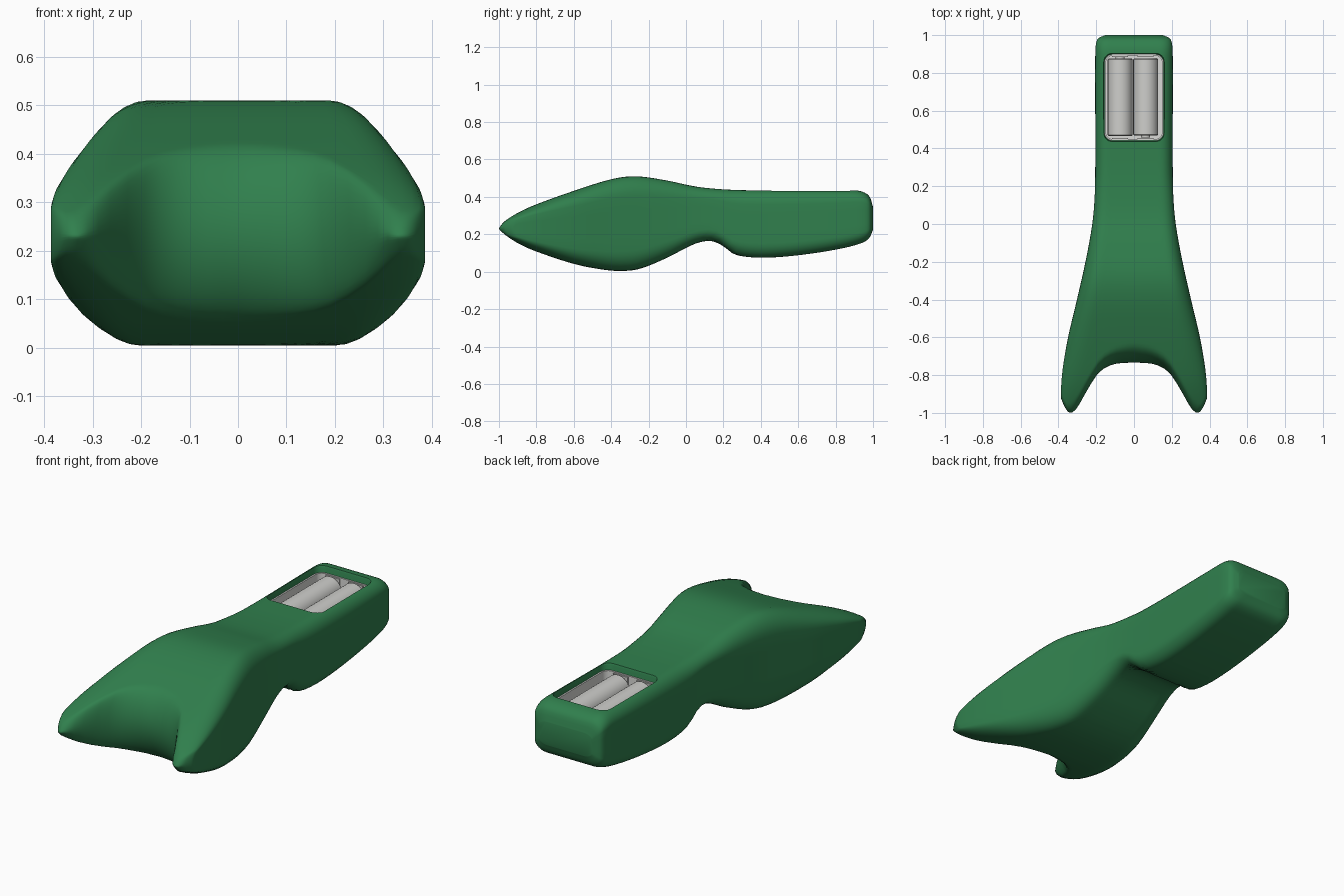
import bpy, bmesh, math

if "Cube" in bpy.data.objects:
    bpy.data.objects.remove(bpy.data.objects["Cube"])


def material(name, col):
    m = bpy.data.materials.new(name)
    m.diffuse_color = (*col, 1)
    m.use_nodes = True
    m.node_tree.nodes["Principled BSDF"].inputs["Base Color"].default_value = m.diffuse_color
    return m


GREEN = material("green plastic", (0.03, 0.215, 0.075))
GREY = material("light grey", (0.62, 0.62, 0.60))
TRAY = material("pale tray grey", (0.70, 0.70, 0.68))


def curve(pts):
    """Smooth interpolation through (position, value) pairs."""
    n = len(pts)
    slope = []
    for i in range(n):
        a, b = pts[max(i - 1, 0)], pts[min(i + 1, n - 1)]
        slope.append((b[1] - a[1]) / (b[0] - a[0]))

    def f(x):
        x = min(max(x, pts[0][0]), pts[-1][0])
        for i in range(n - 1):
            (x0, y0), (x1, y1) = pts[i], pts[i + 1]
            if x <= x1:
                h = x1 - x0
                t = (x - x0) / h
                return (y0 * (1 + 2 * t) * (1 - t) ** 2 + slope[i] * h * t * (1 - t) ** 2
                        + y1 * t * t * (3 - 2 * t) + slope[i + 1] * h * t * t * (t - 1))
    return f


def make(name, bm, mat, angle=35):
    bmesh.ops.recalc_face_normals(bm, faces=bm.faces)
    me = bpy.data.meshes.new(name)
    bm.to_mesh(me)
    bm.free()
    ob = bpy.data.objects.new(name, me)
    bpy.context.collection.objects.link(ob)
    me.materials.append(mat)
    smooth(ob, angle)
    return ob


def select(ob):
    bpy.ops.object.select_all(action='DESELECT')
    ob.select_set(True)
    bpy.context.view_layer.objects.active = ob


def smooth(ob, angle=35):
    select(ob)
    bpy.ops.object.shade_smooth_by_angle(angle=math.radians(angle))


# Body outlines along y: top, bottom, half width; front edge across the width
top = curve([(-1, .245), (-.98, .268), (-.9, .315), (-.8, .36), (-.6, .432), (-.4, .494),
             (-.27, .51), (-.1, .487), (.05, .455), (.2, .44), (.35, .435), (.85, .435),
             (.92, .433), (.96, .42), (.985, .395), (1, .345)])
bottom = curve([(-1, .215), (-.98, .2), (-.9, .152), (-.8, .108), (-.6, .042), (-.45, .012),
                (-.35, .004), (-.25, .015), (-.1, .075), (.03, .143), (.1, .166), (.16, .163),
                (.2, .14), (.25, .098), (.32, .08), (.43, .075), (.6, .088), (.8, .118),
                (.93, .15), (.98, .18), (1, .225)])
width = curve([(-1, .375), (-.93, .385), (-.85, .385), (-.75, .375), (-.6, .349), (-.4, .302),
               (-.2, .257), (0, .221), (.15, .208), (.35, .205), (.91, .205), (.96, .2),
               (.985, .187), (1, .152)])
front = curve([(0, -.733), (.26, -.74), (.4, -.76), (.5, -.79), (.62, -.865), (.74, -.945),
               (.83, -.988), (.9, -1), (.95, -.985), (1, -.925)])


def section():
    """Unit rounded rectangle."""
    rx, rz, k = .32, .42, 7
    q = [(i / 8 * (1 - rx), 1) for i in range(8)]
    q += [(1 - rx + rx * math.sin(a), 1 - rz + rz * math.cos(a))
          for a in [i / k * math.pi / 2 for i in range(k + 1)]]
    q += [(1, .29)]
    right = q + [(x, -z) for x, z in reversed(q)]
    return right + [(-x, z) for x, z in reversed(right) if x > 0]


bm = bmesh.new()
ring = section()
rows = []
N = 70
for i in range(N + 1):
    t = (1 - math.cos(math.pi * i / N)) / 2
    row = []
    for s, zeta in ring:
        yf = front(abs(s))
        d = t * (1 - yf)
        y = yf + d
        rad = .1 * (1 - .65 * abs(s))
        r = math.sqrt(max(0, 1 - max(0, 1 - d / rad) ** 2))
        mid, half = (top(y) + bottom(y)) / 2, (top(y) - bottom(y)) / 2
        row.append(bm.verts.new((s * width(y), y, mid + half * zeta * r)))
    rows.append(row)
n = len(ring)
for a, b in zip(rows, rows[1:]):
    for j in range(n):
        k = (j + 1) % n
        bm.faces.new((a[j], a[k], b[k], b[j]))
bm.faces.new(rows[-1])
bmesh.ops.remove_doubles(bm, verts=bm.verts, dist=1e-4)
body = make("handheld_body", bm, GREEN, 50)


def outline(hx, y0, y1, r):
    """Rounded rectangle in plan."""
    pts = []
    for cx, cy, a0 in ((hx - r, y1 - r, 0), (r - hx, y1 - r, 90), (r - hx, y0 + r, 180), (hx - r, y0 + r, 270)):
        for i in range(7):
            a = math.radians(a0 + 15 * i)
            pts.append((cx + r * math.cos(a), cy + r * math.sin(a)))
    return pts


def stack(name, levels, mat):
    """Loft a closed solid through (outline, z) levels."""
    bm = bmesh.new()
    rs = [[bm.verts.new((x, y, z)) for x, y in o] for o, z in levels]
    for a, b in zip(rs, rs[1:]):
        for j in range(len(a)):
            k = (j + 1) % len(a)
            bm.faces.new((a[j], a[k], b[k], b[j]))
    bm.faces.new(rs[0][::-1])
    bm.faces.new(rs[-1])
    return make(name, bm, mat)


# Battery compartment opening
o = outline(.158, .44, .9, .045)
cutter = stack("compartment_cutter", [(o, .26), (o, .425), (outline(.168, .43, .91, .05), .45)], GREEN)
cutter.hide_render = True
mod = body.modifiers.new("opening", 'BOOLEAN')
mod.operation, mod.object, mod.solver = 'DIFFERENCE', cutter, 'EXACT'
select(body)
bpy.ops.object.modifier_apply(modifier=mod.name)
bpy.data.objects.remove(cutter)
smooth(body, 50)

# Tray lining: outer wall, rim, inner wall and floor
outer, inner = outline(.157, .441, .899, .044), outline(.149, .449, .891, .036)
stack("battery_tray", [(outer, .262), (outer, .4), (inner, .4), (inner, .27)], TRAY)


# Two batteries in opposite directions, each with a terminal and a contact plate
def lathe(name, x, z, prof, mat, seg=32):
    bm = bmesh.new()
    rs = [[bm.verts.new((x + r * math.cos(a), y, z + r * math.sin(a)))
           for a in [2 * math.pi * i / seg for i in range(seg)]] for y, r in prof]
    for a, b in zip(rs, rs[1:]):
        for j in range(seg):
            k = (j + 1) % seg
            bm.faces.new((a[j], a[k], b[k], b[j]))
    bm.faces.new(rs[0])
    bm.faces.new(rs[-1])
    return make(name, bm, mat)


profile = [(-.206, .045), (-.206, .06), (-.2, .066), (.198, .066), (.204, .06), (.204, .024), (.214, .024)]
for side, x, flip in (("left", -.073, 1), ("right", .062, -1)):
    lathe(side + "_battery", x, .338, [(.672 + flip * y, r) for y, r in profile], GREY)
    for end, y in (("front", .453), ("back", .888)):
        bm = bmesh.new()
        bmesh.ops.create_cube(bm, size=1)
        for v in bm.verts:
            v.co = (x + v.co.x * .085, y + v.co.y * .006, .335 + v.co.z * .12)
        make(f"{side}_{end}_contact", bm, GREY)
